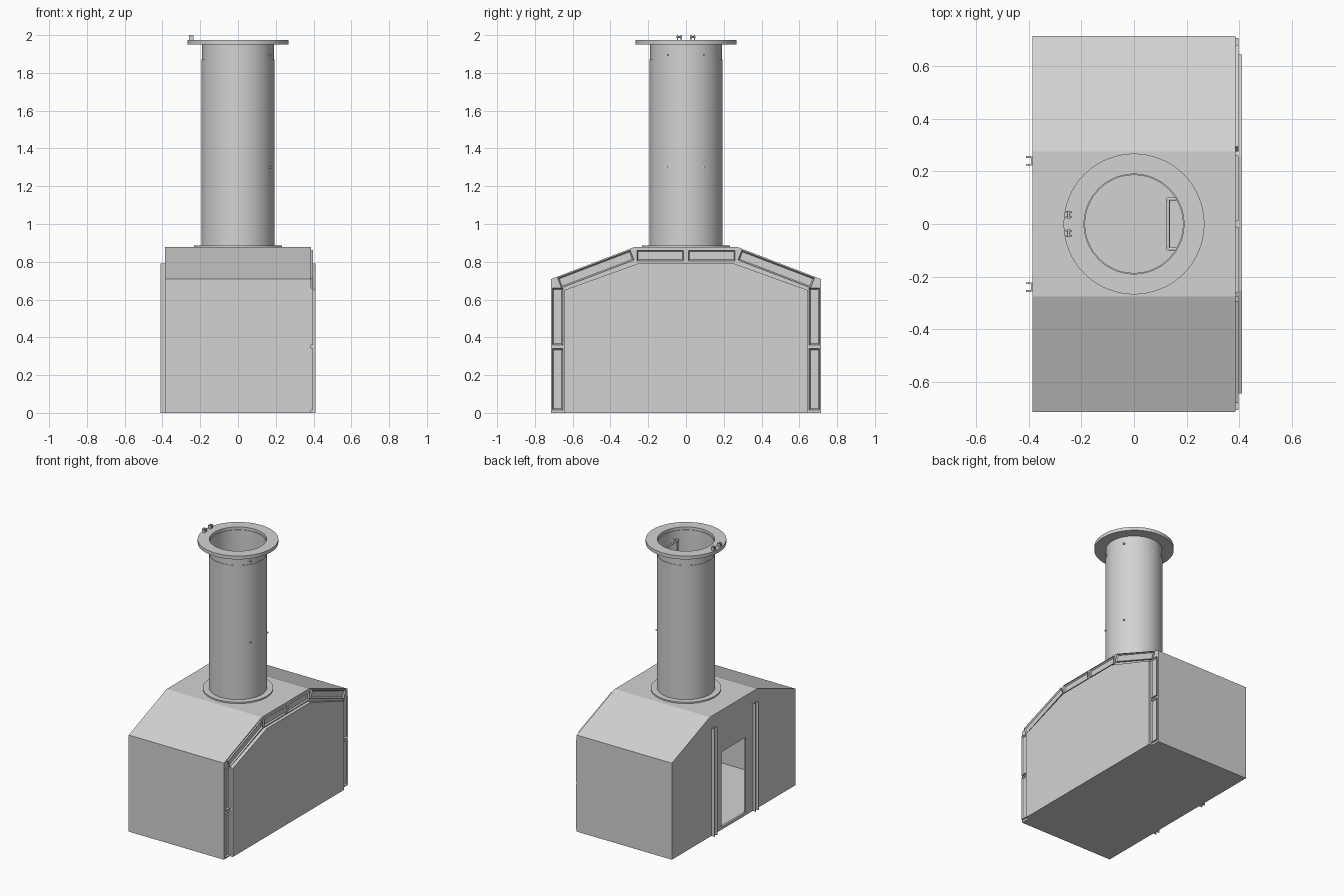
import bpy, bmesh, math
from mathutils import Vector, Matrix

cube = bpy.data.objects.get("Cube")
if cube:
    bpy.data.objects.remove(cube, do_unlink=True)

GREY = (0.65, 0.65, 0.65, 1)
metal = bpy.data.materials.new("light_grey_metal")
metal.use_nodes = True
metal.diffuse_color = GREY
metal.node_tree.nodes["Principled BSDF"].inputs["Base Color"].default_value = GREY


def finish(name, bm, smooth=False):
    bmesh.ops.recalc_face_normals(bm, faces=bm.faces)
    mesh = bpy.data.meshes.new(name)
    bm.to_mesh(mesh)
    bm.free()
    mesh.materials.append(metal)
    if smooth:
        for p in mesh.polygons:
            p.use_smooth = True
        mesh.set_sharp_from_angle(angle=math.radians(35))
    obj = bpy.data.objects.new(name, mesh)
    bpy.context.collection.objects.link(obj)
    return obj


def prism(name, outline, x0, x1):
    """Extrude a (y, z) outline along x."""
    bm = bmesh.new()
    face = bm.faces.new([bm.verts.new((x0, y, z)) for y, z in outline])
    ext = bmesh.ops.extrude_face_region(bm, geom=[face])["geom"]
    bmesh.ops.translate(bm, vec=(x1 - x0, 0, 0),
                        verts=[v for v in ext if isinstance(v, bmesh.types.BMVert)])
    return finish(name, bm)


def box(name, x, y, z):
    return prism(name, [(y[0], z[0]), (y[1], z[0]), (y[1], z[1]), (y[0], z[1])], *x)


def ring(name, r_in, r_out, z0, z1, n=64):
    """Tube with walls, made by spinning a rectangular section."""
    bm = bmesh.new()
    section = [(r_in, z0), (r_out, z0), (r_out, z1), (r_in, z1)]
    loops = [[bm.verts.new((r * math.cos(a), r * math.sin(a), z)) for r, z in section]
             for a in (math.tau * i / n for i in range(n))]
    for i, cur in enumerate(loops):
        nxt = loops[(i + 1) % n]
        for k in range(4):
            m = (k + 1) % 4
            bm.faces.new((cur[k], nxt[k], nxt[m], cur[m]))
    return finish(name, bm, True)


def rod(name, a, b, r, n=12):
    a, b = Vector(a), Vector(b)
    bm = bmesh.new()
    rot = (b - a).to_track_quat('Z', 'Y').to_matrix().to_4x4()
    bmesh.ops.create_cone(bm, cap_ends=True, segments=n, radius1=r, radius2=r,
                          depth=(b - a).length,
                          matrix=Matrix.Translation((a + b) / 2) @ rot)
    return finish(name, bm, True)


def cut(obj, cutters):
    for c in cutters:
        c.hide_render = True
        mod = obj.modifiers.new("cut", 'BOOLEAN')
        mod.operation = 'DIFFERENCE'
        mod.solver = 'EXACT'
        mod.object = c
    deps = bpy.context.evaluated_depsgraph_get()
    mesh = bpy.data.meshes.new_from_object(obj.evaluated_get(deps))
    obj.modifiers.clear()
    obj.data = mesh
    for c in cutters:
        bpy.data.objects.remove(c, do_unlink=True)


def gable(half, eave, flat, top, base):
    return [(-half, base), (half, base), (half, eave), (flat, top), (-flat, top), (-half, eave)]


# Hollow body with sloped roof ends, doorway and shaft opening
SIDE, HALF, EAVE, FLAT, TOP = 0.386, 0.715, 0.708, 0.275, 0.877
body = prism("body_shell", gable(HALF, EAVE, FLAT, TOP, 0), -SIDE, SIDE)
cut(body, [
    prism("room_cutter", gable(HALF - 0.015, EAVE - 0.01, FLAT - 0.003, TOP - 0.015, 0.012),
          0.015 - SIDE, SIDE - 0.015),
    box("door_cutter", (-0.5, -0.3), (-0.14, 0.14), (0.02, 0.57)),
    rod("shaft_cutter", (0, 0, 0.8), (0, 0, 1), 0.189, 64),
])

# Raised cover panel on the left side
prism("side_panel", gable(0.645, 0.65, 0.255, 0.79, 0), SIDE - 0.002, 0.41)


# Slotted frame members around the panel
def frame_member(name, p, q, width=0.056, depth=0.012):
    p, q = Vector(p), Vector(q)
    d = (q - p).normalized()
    side = Vector((-d.y, d.x)) * width / 2
    bm = bmesh.new()
    verts = [bm.verts.new((SIDE + depth, *c)) for c in (p + side, q + side, q - side, p - side)]
    face = bm.faces.new(verts)
    ext = bmesh.ops.extrude_face_region(bm, geom=[face])["geom"]
    bmesh.ops.translate(bm, vec=(-depth - 0.001, 0, 0),
                        verts=[v for v in ext if isinstance(v, bmesh.types.BMVert)])
    bm.faces.ensure_lookup_table()
    front = max(bm.faces, key=lambda f: f.calc_center_median().x)
    bmesh.ops.inset_region(bm, faces=[front], thickness=0.01)
    bmesh.ops.translate(bm, vec=(0.002 - depth, 0, 0), verts=front.verts)
    finish(name, bm)


for s, end in ((-1, "front"), (1, "back")):
    frame_member(end + "_lower_frame", (s * 0.68, 0.015), (s * 0.68, 0.34))
    frame_member(end + "_upper_frame", (s * 0.68, 0.36), (s * 0.68, 0.66))
    frame_member(end + "_slope_frame", (s * 0.67, 0.688), (s * 0.285, 0.835))
    frame_member(end + "_top_frame", (s * 0.26, 0.833), (s * 0.012, 0.833))

# Channel rails beside the doorway
for s, end in ((-1, "front"), (1, "back")):
    y = s * 0.24
    box(end + "_rail_web", (-SIDE - 0.006, -SIDE + 0.001), (y - 0.018, y + 0.018), (0, 0.79))
    for t in (-1, 1):
        c = y + t * 0.015
        box(end + "_rail_flange", (-0.41, -SIDE), (c - 0.003, c + 0.003), (0, 0.79))

# Entry shaft, collar and flanges
ring("shaft_base_flange", 0.189, 0.234, TOP - 0.002, 0.887)
ring("entry_shaft", 0.186, 0.193, TOP - 0.01, 1.87)
ring("shaft_collar", 0.186, 0.19, 1.87, 1.955)
ring("top_flange", 0.19, 0.268, 1.95, 1.975)

# Hinge lugs on the top flange
for s in (-1, 1):
    y = s * 0.035
    for t in (-1, 1):
        c = y + t * 0.01
        box("hinge_lug", (-0.26, -0.236), (c - 0.003, c + 0.003), (1.974, 2.0))
    rod("hinge_pin", (-0.248, y - 0.014, 1.99), (-0.248, y + 0.014, 1.99), 0.005)

# Ladder from floor to shaft mouth, with wall brackets
LX, LY = 0.13, 0.095
for s in (-1, 1):
    rod("ladder_rail", (LX, s * LY, 0), (LX, s * LY, 1.9), 0.007)
    for z in (1.3, 1.895):
        rod("ladder_bracket", (LX, s * LY, z), (0.176, s * LY, z), 0.006)
for i in range(13):
    z = 0.095 + i * 0.15
    rod("ladder_rung", (LX, -LY, z), (LX, LY, z), 0.006)
